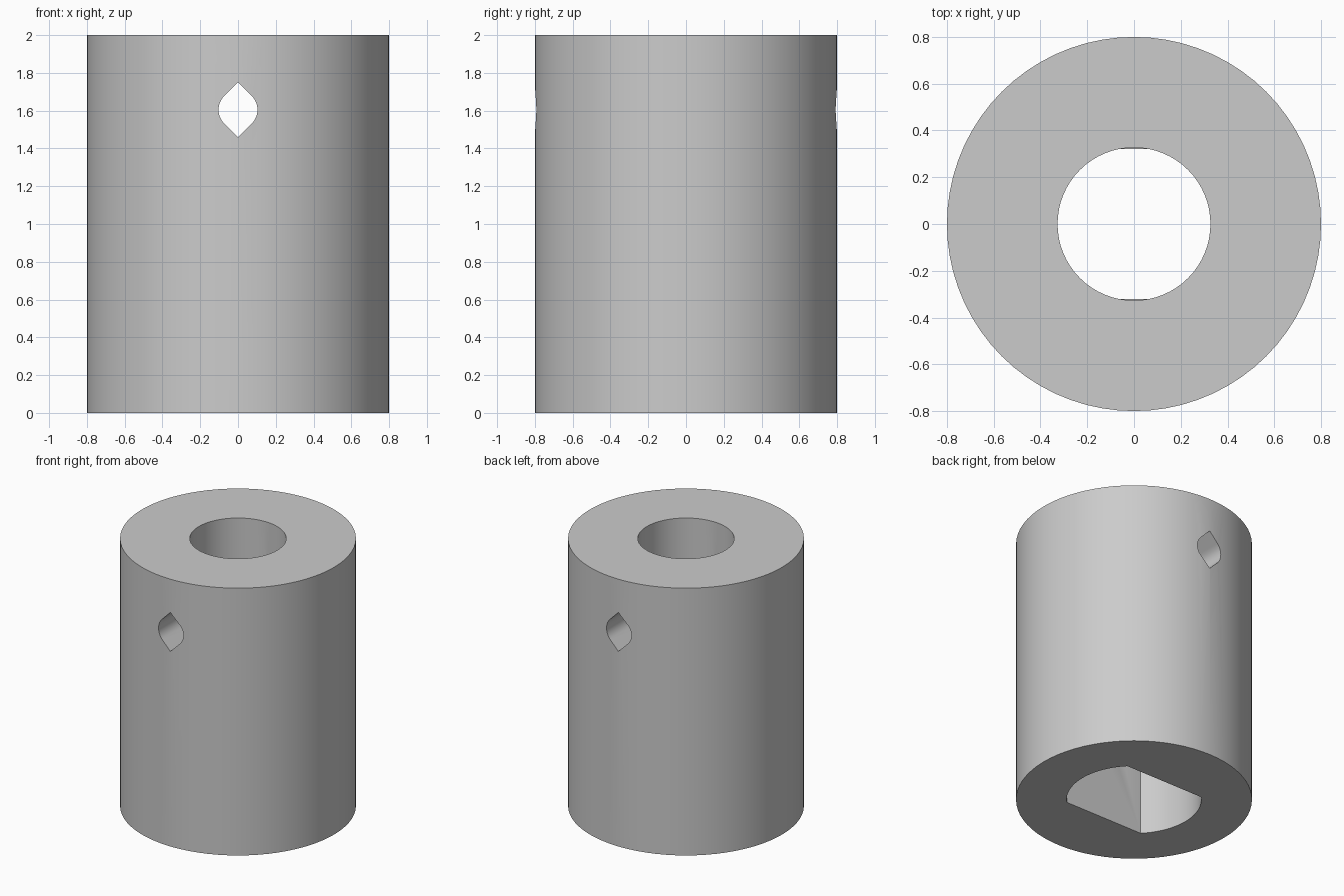
import bpy
import math
from mathutils import Matrix

HEIGHT = 2.0
OUTER_R = 0.8
BORE_R = 0.327
SOCKET_R = 0.457
SOCKET_FLAT = 0.32
SOCKET_DEPTH = 1.0
PIN_R = 0.103
PIN_Z = 1.605

if "Cube" in bpy.data.objects:
    bpy.data.objects.remove(bpy.data.objects["Cube"], do_unlink=True)

grey = bpy.data.materials.new("light grey")
grey.use_nodes = True
colour = (0.6, 0.6, 0.6, 1.0)
grey.diffuse_color = colour
grey.node_tree.nodes["Principled BSDF"].inputs["Base Color"].default_value = colour


def arc(radius, start, end, steps):
    """Points on an arc, angles in degrees, both ends included."""
    angles = [math.radians(start + (end - start) * i / steps) for i in range(steps + 1)]
    return [(radius * math.cos(a), radius * math.sin(a)) for a in angles]


def prism(name, outline, low, high):
    """Extrude a closed counter-clockwise outline along z."""
    n = len(outline)
    verts = [(x, y, z) for z in (low, high) for x, y in outline]
    faces = [(i, (i + 1) % n, (i + 1) % n + n, i + n) for i in range(n)]
    faces += [tuple(reversed(range(n))), tuple(range(n, 2 * n))]
    mesh = bpy.data.meshes.new(name)
    mesh.from_pydata(verts, [], faces)
    mesh.materials.append(grey)
    obj = bpy.data.objects.new(name, mesh)
    bpy.context.collection.objects.link(obj)
    return obj


# Main sleeve
sleeve = prism("sleeve", arc(OUTER_R, 0, 360, 72)[:-1], 0, HEIGHT)

# Round bore, running through to the top
bore = prism("bore_cutter", arc(BORE_R, 0, 360, 64)[:-1], SOCKET_DEPTH - 0.1, HEIGHT + 0.1)

# Socket with two flat sides, open at the bottom
corner = math.degrees(math.asin(SOCKET_FLAT / SOCKET_R))
socket_outline = (arc(SOCKET_R, -corner, corner, 20)
                  + arc(SOCKET_R, 180 - corner, 180 + corner, 20))
socket = prism("socket_cutter", socket_outline, -0.1, SOCKET_DEPTH)

# Cross hole, pointed at top and bottom, running front to back
tip = PIN_R * math.sqrt(2)
pin_outline = arc(PIN_R, -45, 45, 12) + [(0, tip)] + arc(PIN_R, 135, 225, 12) + [(0, -tip)]
pin = prism("cross_hole_cutter", pin_outline, -1, 1)
pin.data.transform(Matrix.Translation((0, 0, PIN_Z)) @ Matrix.Rotation(math.pi / 2, 4, "X"))

# Cut the openings and keep the finished mesh
cutters = [bore, socket, pin]
for cutter in cutters:
    cutter.hide_render = True
    mod = sleeve.modifiers.new(cutter.name, "BOOLEAN")
    mod.operation = "DIFFERENCE"
    mod.solver = "EXACT"
    mod.object = cutter

bpy.context.view_layer.update()
evaluated = sleeve.evaluated_get(bpy.context.evaluated_depsgraph_get())
finished = bpy.data.meshes.new_from_object(evaluated)
sleeve.modifiers.clear()
sleeve.data = finished
for cutter in cutters:
    bpy.data.objects.remove(cutter, do_unlink=True)

# Smooth the round walls, keep the rims sharp
bpy.ops.object.select_all(action="DESELECT")
sleeve.select_set(True)
bpy.context.view_layer.objects.active = sleeve
bpy.ops.object.shade_smooth_by_angle(angle=math.radians(30))
